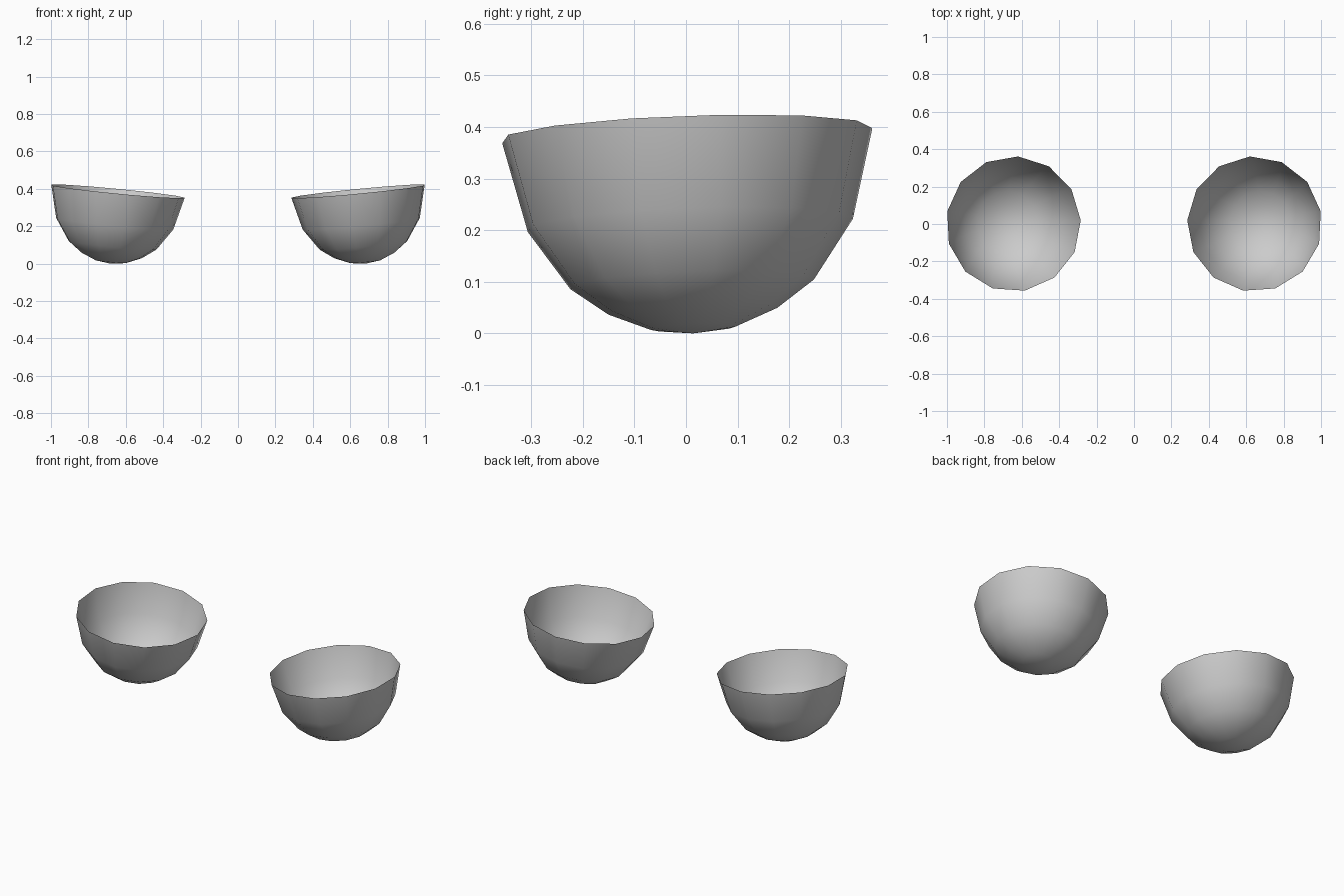
import bpy, math
from mathutils import Vector

if "Cube" in bpy.data.objects:
    bpy.data.objects.remove(bpy.data.objects["Cube"])

SIDES = 13
# (radius, height along the bowl's axis), rim down towards the pole
PROFILE = [(0.362, 0.387), (0.318, 0.212), (0.238, 0.096), (0.165, 0.043), (0.083, 0.009)]
POLE = Vector((0.682, 0.014, 0.002))
TILT = Vector((0, 0, 1)).rotation_difference(Vector((-0.097, -0.036, 1)))
START = math.radians(177)


def make_bowl(name, side):
    # tilted open shell of revolution; side = 1 right, -1 mirrored left
    verts = []
    for r, h in PROFILE:
        for i in range(SIDES):
            a = START + math.tau * i / SIDES
            p = POLE + TILT @ Vector((r * math.cos(a), r * math.sin(a), h))
            verts.append((p.x * side, p.y, p.z))
    verts.append((POLE.x * side, POLE.y, 0.0))
    faces = []
    for k in range(len(PROFILE) - 1):
        for i in range(SIDES):
            j = (i + 1) % SIDES
            a, b = k * SIDES, (k + 1) * SIDES
            faces.append((a + i, b + i, b + j, a + j))
    # closing fan at the bottom
    last = (len(PROFILE) - 1) * SIDES
    for i in range(SIDES):
        faces.append((last + i, len(verts) - 1, last + (i + 1) % SIDES))
    # keep the normals pointing outwards on both sides
    if side < 0:
        faces = [f[::-1] for f in faces]
    mesh = bpy.data.meshes.new(name)
    mesh.from_pydata(verts, [], faces)
    mesh.shade_smooth()
    obj = bpy.data.objects.new(name, mesh)
    bpy.context.collection.objects.link(obj)


make_bowl("right_bowl", 1)
make_bowl("left_bowl", -1)
